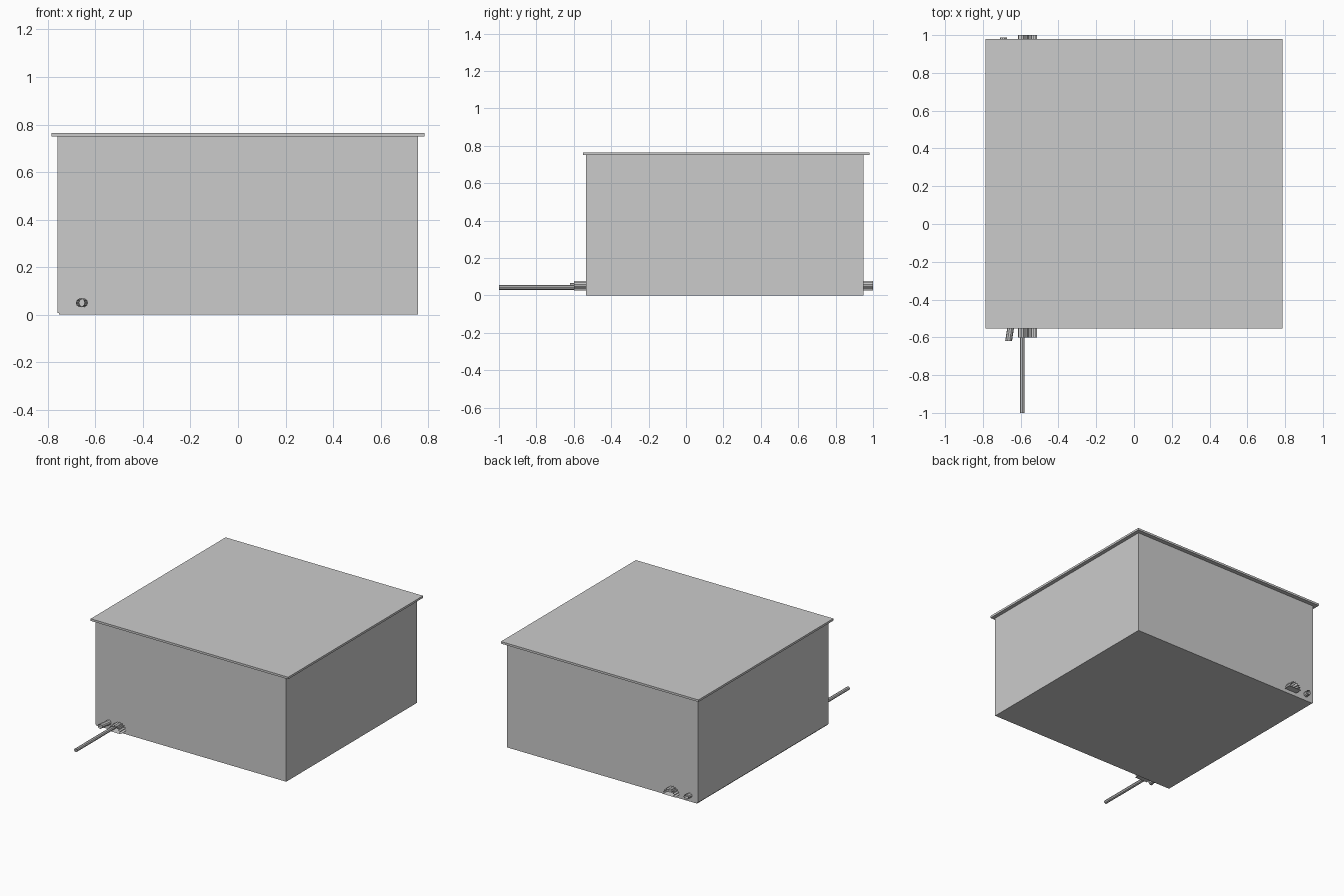
import bpy, bmesh
from math import sin, cos, pi
from mathutils import Vector

if "Cube" in bpy.data.objects:
    bpy.data.objects.remove(bpy.data.objects["Cube"])


def box(name, lo, hi):
    bm = bmesh.new()
    bmesh.ops.create_cube(bm, size=1)
    for v in bm.verts:
        v.co = [(lo[i] + hi[i]) / 2 + v.co[i] * (hi[i] - lo[i]) for i in range(3)]
    finish(name, bm)


def finish(name, bm):
    mesh = bpy.data.meshes.new(name)
    bm.to_mesh(mesh)
    bm.free()
    ob = bpy.data.objects.new(name, mesh)
    bpy.context.collection.objects.link(ob)
    return ob


def sleeve(name, profile, start, end):
    """Open-ended extrusion of an x/z outline between two points."""
    bm = bmesh.new()
    rings = [[bm.verts.new(Vector(p) + Vector((x, 0, z))) for x, z in profile]
             for p in (start, end)]
    n = len(profile)
    for i in range(n):
        j = (i + 1) % n
        bm.faces.new((rings[0][i], rings[0][j], rings[1][j], rings[1][i]))
    bmesh.ops.recalc_face_normals(bm, faces=bm.faces[:])
    finish(name, bm)


def circle(r, n):
    return [(r * cos(2 * pi * i / n), r * sin(2 * pi * i / n)) for i in range(n)]


# Main chest, thin left side panel and overhanging lid
box("chest_body", (-0.753, -0.535, 0), (0.758, 0.95, 0.75))
box("left_panel", (-0.76, -0.535, 0.008), (-0.753, 0.95, 0.75))
box("lid", (-0.785, -0.552, 0.75), (0.785, 0.98, 0.765))

# Ribbed half-round fittings, open at their ends
steps = 16
ribs = [((0.05 if i % 2 == 0 else 0.038) * cos(pi * i / steps),
         (0.05 if i % 2 == 0 else 0.038) * sin(pi * i / steps))
        for i in range(steps + 1)]
sleeve("front_ribbed_fitting", ribs, (-0.564, -0.6, 0.026), (-0.564, -0.53, 0.026))
sleeve("back_ribbed_fitting", ribs, (-0.564, 0.94, 0.026), (-0.564, 1.0, 0.026))

# Long rod out of the front
sleeve("front_rod", circle(0.0125, 8), (-0.591, -1.0, 0.042), (-0.591, -0.53, 0.042))

# Slanted pipe stubs at both ends
sleeve("front_pipe_stub", circle(0.018, 10), (-0.664, -0.62, 0.05), (-0.65, -0.53, 0.05))
sleeve("back_pipe_stub", circle(0.018, 10), (-0.697, 0.94, 0.045), (-0.691, 0.988, 0.045))
